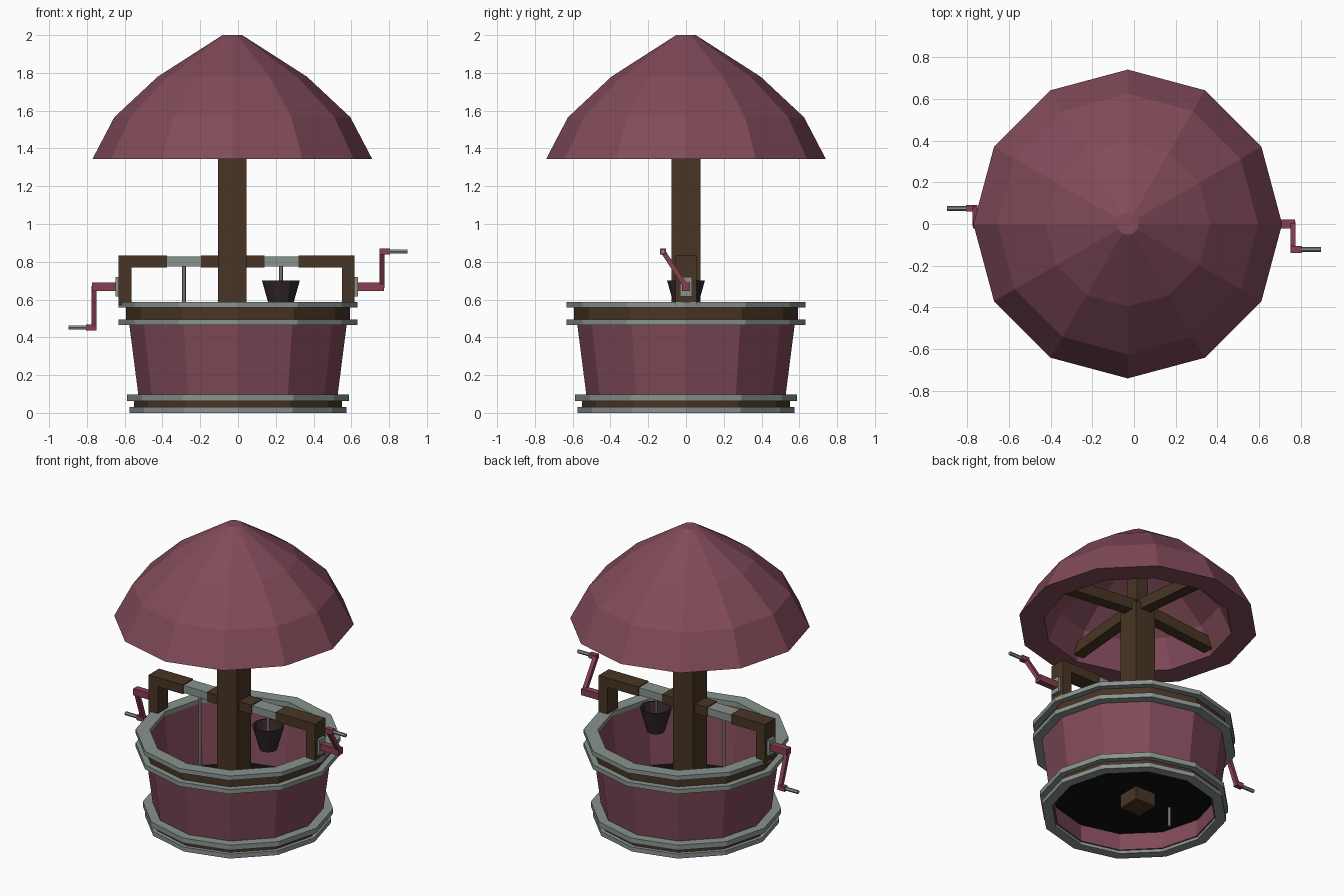
import bpy, bmesh, math
from mathutils import Vector, Matrix

if "Cube" in bpy.data.objects:
    bpy.data.objects.remove(bpy.data.objects["Cube"])


def material(name, rgb):
    m = bpy.data.materials.new(name)
    m.diffuse_color = (*rgb, 1)
    m.use_nodes = True
    m.node_tree.nodes["Principled BSDF"].inputs["Base Color"].default_value = m.diffuse_color
    return m


PINK = material("faded_red", (0.22, 0.07, 0.10))
RED = material("crank_red", (0.25, 0.05, 0.08))
WOOD = material("dark_wood", (0.065, 0.036, 0.018))
METAL = material("grey_metal", (0.25, 0.29, 0.27))
ROPE = material("rope", (0.32, 0.27, 0.25))
DARK = material("dark_bucket", (0.035, 0.02, 0.025))
BLACK = material("dark_floor", (0.006, 0.005, 0.006))


def finish(bm, name, mat):
    bmesh.ops.recalc_face_normals(bm, faces=bm.faces)
    me = bpy.data.meshes.new(name)
    bm.to_mesh(me)
    bm.free()
    me.materials.append(mat)
    ob = bpy.data.objects.new(name, me)
    bpy.context.collection.objects.link(ob)
    return ob


def lathe(name, profile, mat, cx=0.0, n=12, closed=True):
    """Spin an (r, z) profile around the vertical axis."""
    bm = bmesh.new()
    vs = [bm.verts.new((r, 0, z)) for r, z in profile]
    pairs = list(zip(vs, vs[1:])) + ([(vs[-1], vs[0])] if closed else [])
    es = [bm.edges.new(p) for p in pairs]
    bmesh.ops.spin(bm, geom=vs + es, cent=(0, 0, 0), axis=(0, 0, 1),
                   angle=math.tau, steps=n)
    bmesh.ops.remove_doubles(bm, verts=bm.verts, dist=1e-4)
    bmesh.ops.translate(bm, verts=bm.verts, vec=(cx, 0, 0))
    return finish(bm, name, mat)


def box(name, x, y, z, mat):
    """Box from (min, max) ranges."""
    bm = bmesh.new()
    bmesh.ops.create_cube(bm, size=1)
    for v in bm.verts:
        v.co = [a + (c + 0.5) * (b - a) for (a, b), c in zip((x, y, z), v.co)]
    return finish(bm, name, mat)


def bar(name, p, q, w, mat, sides=4):
    """Straight bar of width w between two points."""
    p, q = Vector(p), Vector(q)
    d = q - p
    bm = bmesh.new()
    r = w / 2 / math.cos(math.pi / sides)
    bmesh.ops.create_cone(bm, cap_ends=True, segments=sides, radius1=r,
                          radius2=r, depth=d.length)
    rot = d.to_track_quat('Z', 'Y').to_matrix().to_4x4()
    turn = Matrix.Rotation(math.pi / sides, 4, 'Z')
    bm.transform(Matrix.Translation((p + q) / 2) @ rot @ turn)
    return finish(bm, name, mat)


def hoop(name, r, z0, z1, inner, mat):
    lathe(name, [(inner, z0), (r, z0), (r, z1), (inner, z1)], mat)


# Tub wall, floor and hoops
lathe("tub_wall", [(0.50, 0.02), (0.518, 0.02), (0.577, 0.48), (0.577, 0.57),
                   (0.55, 0.57)], PINK)
lathe("tub_floor", [(0, 0.14), (0.515, 0.14), (0.515, 0.15), (0, 0.15)],
      BLACK, closed=False)
hoop("base_hoop_low", 0.575, 0.0, 0.03, 0.51, METAL)
hoop("base_band", 0.55, 0.03, 0.063, 0.51, WOOD)
hoop("base_hoop_high", 0.588, 0.063, 0.097, 0.51, METAL)
hoop("rim_hoop_low", 0.632, 0.465, 0.495, 0.56, METAL)
hoop("rim_band", 0.592, 0.495, 0.557, 0.56, WOOD)
hoop("rim_hoop_high", 0.632, 0.557, 0.587, 0.545, METAL)

# Thick faceted roof
CX = -0.03
lathe("roof", [(0, 2.0), (0.052, 2.0), (0.395, 1.78), (0.625, 1.565),
               (0.74, 1.345), (0.585, 1.345), (0.51, 1.53), (0.32, 1.70),
               (0, 1.88)], PINK, CX, closed=False)

# Centre post and roof braces
box("centre_post", (CX - 0.076, CX + 0.076), (-0.076, 0.076), (0.05, 1.46), WOOD)
box("king_post", (CX - 0.045, CX + 0.045), (-0.045, 0.045), (1.45, 1.86), WOOD)
for i in range(4):
    a = i * math.pi / 2
    bar("roof_brace", (CX, 0, 1.46),
        (CX + 0.57 * math.cos(a), 0.57 * math.sin(a), 1.41), 0.075, WOOD)

# Crossbar: wooden lengths joined by metal sleeves
W = 0.055
for x0, x1 in ((-0.632, -0.375), (-0.195, 0.14), (0.32, 0.618)):
    box("crossbar", (x0, x1), (-W, W), (0.77, 0.833), WOOD)
for x0, x1 in ((-0.375, -0.195), (0.14, 0.32)):
    box("crossbar_sleeve", (x0, x1), (-W + 0.006, W - 0.006), (0.776, 0.827), METAL)
for x0 in (-0.632, 0.55):
    box("crossbar_leg", (x0, x0 + 0.068), (-W, W), (0.57, 0.78), WOOD)

# Cranks: side, leg face, handle y, handle z
for s, face, hy, hz in ((1, 0.618, -0.122, 0.855), (-1, 0.632, 0.075, 0.452)):
    box("crank_plate", sorted((s * face, s * (face + 0.017))), (-0.032, 0.032),
        (0.615, 0.72), METAL)
    bar("crank_axle", (s * face, 0, 0.667), (s * 0.772, 0, 0.667), 0.044, RED)
    bar("crank_arm", (s * 0.762, 0, 0.667), (s * 0.762, hy, hz), 0.026, RED)
    bar("handle_socket", (s * 0.75, hy, hz), (s * 0.805, hy, hz), 0.032, RED)
    bar("handle", (s * 0.80, hy, hz), (s * 0.897, hy, hz), 0.021, METAL, 6)

# Ropes and bucket
bar("long_rope", (-0.285, 0, 0.01), (-0.285, 0, 0.79), 0.018, ROPE, 6)
bar("bucket_rope", (0.227, 0, 0.56), (0.227, 0, 0.79), 0.018, ROPE, 6)
lathe("bucket", [(0, 0.54), (0.055, 0.54), (0.1, 0.70), (0.088, 0.70),
                 (0.046, 0.555), (0, 0.555)], DARK, 0.227, closed=False)
